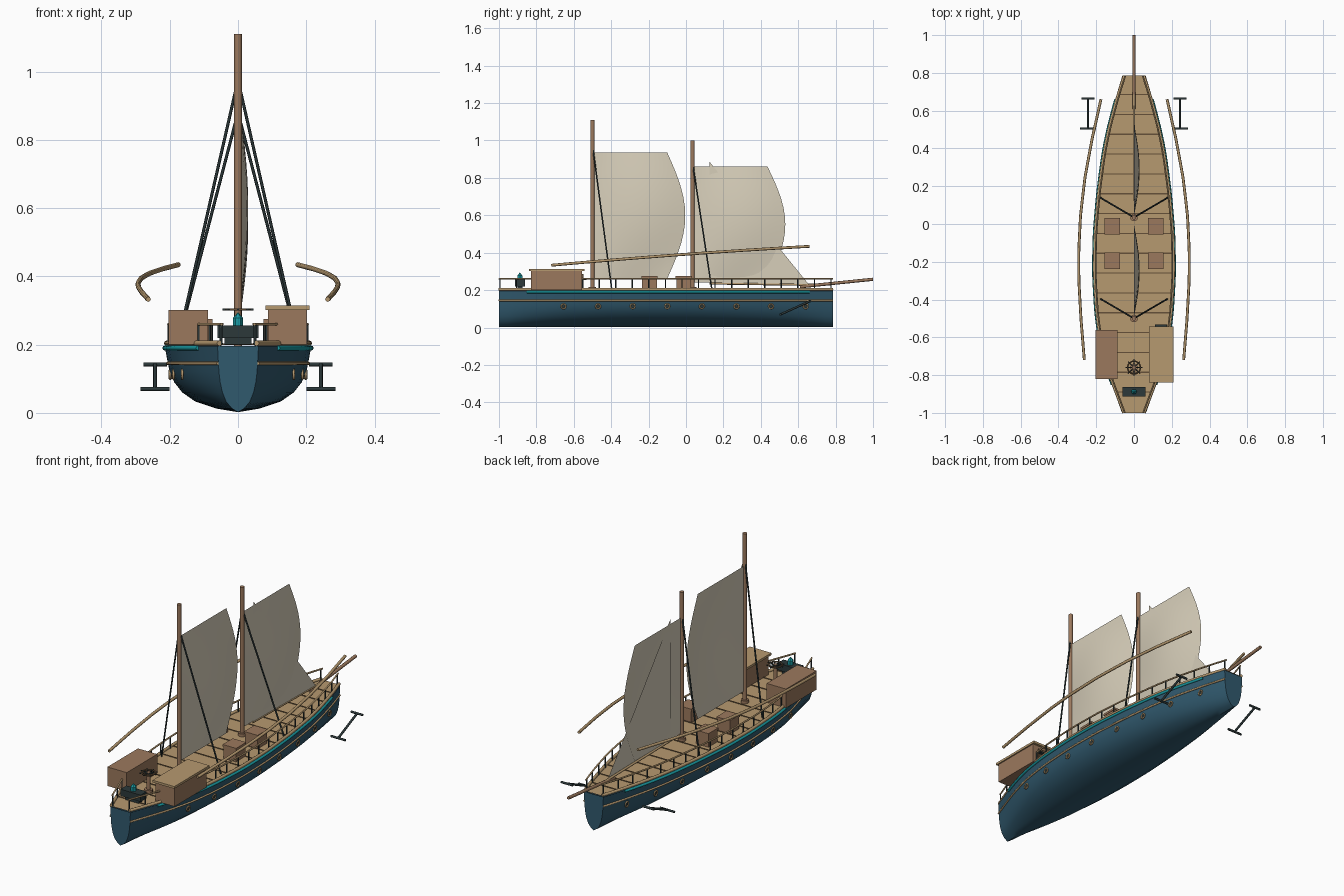
import bpy, bmesh, math
from mathutils import Vector

if "Cube" in bpy.data.objects:
    bpy.data.objects.remove(bpy.data.objects["Cube"])


def paint(name, r, g, b):
    m = bpy.data.materials.new(name)
    m.diffuse_color = (r, g, b, 1)
    m.use_nodes = True
    m.node_tree.nodes["Principled BSDF"].inputs["Base Color"].default_value = m.diffuse_color
    return m


BLUE = paint("hull blue", 0.03, 0.10, 0.155)
TAN = paint("deck tan", 0.47, 0.32, 0.16)
BROWN = paint("cabin brown", 0.33, 0.19, 0.11)
SEAM = paint("seam brown", 0.13, 0.08, 0.04)
DARK = paint("dark iron", 0.025, 0.04, 0.042)
TEAL = paint("teal trim", 0.01, 0.33, 0.37)
CREAM = paint("sail cream", 0.68, 0.62, 0.49)

# Half width of the deck along the length
PLAN = [(-1, .06), (-.92, .09), (-.8, .135), (-.65, .178), (-.48, .203), (-.26, .216),
        (-.05, .212), (.16, .194), (.37, .166), (.5, .14), (.68, .092), (.785, .058)]
# Cross-section: share of half width, height
SECTION = [(0, .002), (.3, .013), (.58, .033), (.76, .06), (.87, .09), (.93, .12), (.96, .15), (1, .196)]


def lerp(table, t):
    for (a, va), (b, vb) in zip(table, table[1:]):
        if t <= b:
            return va + (vb - va) * (t - a) / (b - a)
    return table[-1][1]


def half_width(y):
    # averaged so that the plan curve stays soft
    y = max(-1, min(.785, y))
    d = min(.05, y + 1, .785 - y)
    return (lerp(PLAN, y - d) + 2 * lerp(PLAN, y) + lerp(PLAN, y + d)) / 4


def side_x(y, z):
    return half_width(y) * lerp([(h, w) for w, h in SECTION], z)


def make(name, verts, faces, mat, smooth=False):
    me = bpy.data.meshes.new(name)
    me.from_pydata(verts, [], faces)
    bm = bmesh.new()
    bm.from_mesh(me)
    bmesh.ops.recalc_face_normals(bm, faces=bm.faces)
    for f in bm.faces:
        f.smooth = smooth
    bm.to_mesh(me)
    bm.free()
    me.materials.append(mat)
    ob = bpy.data.objects.new(name, me)
    bpy.context.collection.objects.link(ob)
    return ob


def box(name, lo, hi, mat):
    v = [(x, y, z) for x in (lo[0], hi[0]) for y in (lo[1], hi[1]) for z in (lo[2], hi[2])]
    f = [(0, 1, 3, 2), (4, 6, 7, 5), (0, 4, 5, 1), (2, 3, 7, 6), (0, 2, 6, 4), (1, 5, 7, 3)]
    return make(name, v, f, mat)


def tube(name, paths, r, mat, closed=False, sides=8):
    cu = bpy.data.curves.new(name, 'CURVE')
    cu.dimensions = '3D'
    cu.bevel_depth = r
    cu.bevel_resolution = max(0, sides // 2 - 2)
    cu.use_fill_caps = True
    for pts in paths:
        s = cu.splines.new('POLY')
        s.points.add(len(pts) - 1)
        for p, c in zip(s.points, pts):
            p.co = (*c, 1)
        s.use_cyclic_u = closed
    cu.materials.append(mat)
    ob = bpy.data.objects.new(name, cu)
    bpy.context.collection.objects.link(ob)
    return ob


def both(path):
    return [[(s * x, y, z) for x, y, z in path] for s in (1, -1)]


def steps(a, b, n):
    return [a + (b - a) * i / n for i in range(n + 1)]


# Hull: swept section with closed ends
ys = steps(-1, .785, 40)
ring = [(-w, z) for w, z in reversed(SECTION[1:])] + SECTION
n = len(ring)
verts = [(w * half_width(y), y, z) for y in ys for w, z in ring]
faces = [(i * n + j, i * n + j + 1, (i + 1) * n + j + 1, (i + 1) * n + j)
         for i in range(40) for j in range(n - 1)]
faces += [tuple(range(n)), tuple(range(40 * n, 41 * n))]
hull = make("hull", verts, faces, BLUE, True)
bpy.context.view_layer.objects.active = hull
hull.select_set(True)
bpy.ops.object.shade_smooth_by_angle(angle=math.radians(40))

# Deck and plank seams
dv = [(s * half_width(y) * .99, y, .2) for y in ys for s in (-1, 1)]
make("deck", dv, [(2 * i, 2 * i + 1, 2 * i + 3, 2 * i + 2) for i in range(40)], TAN)
for i in range(16):
    y = .685 - i * .105
    w = half_width(y) - .012
    box("deck_seam", (-w, y - .003, .199), (w, y + .003, .203), SEAM)

# Edge mouldings, railing and posts
tube("gunwale", both([(half_width(y) - .006, y, .204) for y in ys]), .008, TAN)
tube("teal_band", both([(side_x(y, .19) + .001, y, .19) for y in steps(-.85, .66, 32)]), .007, TEAL)
tube("rub_rail", both([(side_x(y, .145) + .001, y, .145) for y in ys]), .005, TAN)
tube("railing", both([(half_width(y) - .012, y, .26) for y in ys]), .0045, TAN, sides=6)
posts = []
for y in steps(-.995, .775, 20):
    x = half_width(y) - .012
    posts += both([(x, y, .2), (x, y, .26)])
tube("rail_posts", posts, .004, DARK, sides=6)

# Portholes
for i in range(8):
    y = -.655 + i * .185
    rings = both([(side_x(y, .113) + .003, y + .013 * math.cos(a), .113 + .013 * math.sin(a))
                  for a in [k * math.tau / 12 for k in range(12)]])
    tube("porthole_ring", rings, .004, TAN, True, 6)
    for r in rings:
        make("porthole_pane", r, [tuple(range(12))], DARK)

# Cabins and deck boxes
box("port_cabin", (-.203, -.82, .2), (-.088, -.56, .302), BROWN)
box("starboard_cabin", (.088, -.828, .2), (.202, -.555, .302), BROWN)
box("cabin_roof", (.08, -.84, .302), (.209, -.542, .314), TAN)
box("cabin_door", (.12, -.556, .205), (.17, -.549, .285), SEAM)
box("door_bar", (.11, -.549, .255), (.175, -.532, .263), DARK)
for s in (-1, 1):
    for y in (-.012, -.195):
        box("deck_box", (s * .115 - .037, y - .04, .2), (s * .115 + .037, y + .04, .264), BROWN)
        box("deck_box_lid", (s * .115 - .04, y - .043, .264), (s * .115 + .04, y + .043, .275), BROWN)

# Steering wheel lying flat on its post
c = Vector((0, -.76, .303))
arms = [[c, c + Vector((.045 * math.cos(a), .045 * math.sin(a), 0))] for a in steps(0, math.tau * 7 / 8, 7)]
tube("wheel_spokes", arms, .003, DARK, sides=6)
tube("wheel_rim", [[c + Vector((.034 * math.cos(a), .034 * math.sin(a), 0))
                    for a in steps(0, math.tau * 15 / 16, 15)]], .004, SEAM, True, 6)
tube("wheel_post", [[(0, -.76, .2), (0, -.76, .306)]], .01, BROWN)
tube("wheel_base", [[(0, -.76, .2), (0, -.76, .215)]], .022, BROWN)

# Stern console with a crystal
box("console", (-.06, -.913, .22), (.06, -.862, .256), DARK)
box("console_foot", (-.04, -.9, .2), (.04, -.875, .22), DARK)
cr = [(.015 * math.cos(k * math.tau / 6), -.888 + .015 * math.sin(k * math.tau / 6), z)
      for z in (.256, .278) for k in range(6)] + [(0, -.888, .295)]
make("crystal", cr, [tuple(range(6))] + [(k, (k + 1) % 6, 6 + (k + 1) % 6, 6 + k) for k in range(6)]
     + [(6 + k, 6 + (k + 1) % 6, 12) for k in range(6)], TEAL)


# Sails: bulging sheets with a curved free edge
def sail(name, y0, top_y, low_y, top, low, bow):
    N, M = 14, 12
    v = []
    for z, t in zip(steps(low, top, N), steps(0, 1, N)):
        edge = low_y + (top_y - low_y) * t + bow * math.sin(math.pi * t)
        for u in steps(0, 1, M):
            v.append((.03 * math.sin(math.pi * u) * math.sin(math.pi * t), y0 + (edge - y0) * u, z))
    W = M + 1
    make(name, v, [(i * W + j, i * W + j + 1, (i + 1) * W + j + 1, (i + 1) * W + j)
                   for i in range(N) for j in range(M)], CREAM, True)


sail("aft_sail", -.492, -.1, -.1, .935, .262, .096)
sail("fore_sail", .043, .435, .435, .862, .24, .096)
make("jib", [(.004, .125, .887), (.004, .655, .232), (.004, .125, .232)], [(0, 1, 2)], CREAM)
tube("jib_boom", [[(0, .125, .236), (0, .7, .228)]], .006, TAN)

# Masts and shrouds
for y, top, tie in ((-.5, 1.11, .975), (.035, 1.0, .88)):
    tube("mast", [[(0, y, .195), (0, y, top)]], .0115, BROWN, sides=12)
    tube("mast_foot", [[(0, y, .2), (0, y, .216)]], .02, BROWN, sides=12)
    tube("shrouds", both([(0, y, tie), (.176, y + .103, .205)]), .0045, DARK, sides=6)

# Bowsprit
tube("bowsprit", [[(0, .61, .218), (0, 1.0, .258)]], .0085, BROWN)

# Long curved side poles
poles = []
for t in steps(0, 1, 20):
    y = -.72 + 1.38 * t
    x = lerp([(-.72, .263), (-.5, .281), (-.3, .292), (-.15, .293), (.05, .283), (.25, .259), (.45, .222), (.66, .175)], y)
    poles.append((x, y, .333 + .125 * t - .024 * t * t))
tube("side_poles", both(poles), .0075, TAN)

# Anchors
tube("anchor_stems", both([(.243, .505, .07), (.243, .665, .142)]), .006, DARK)
tube("anchor_arms", both([(.2, .505, .07), (.286, .505, .07)]), .006, DARK)
tube("anchor_stocks", both([(.208, .665, .142), (.277, .665, .142)]), .006, DARK)
